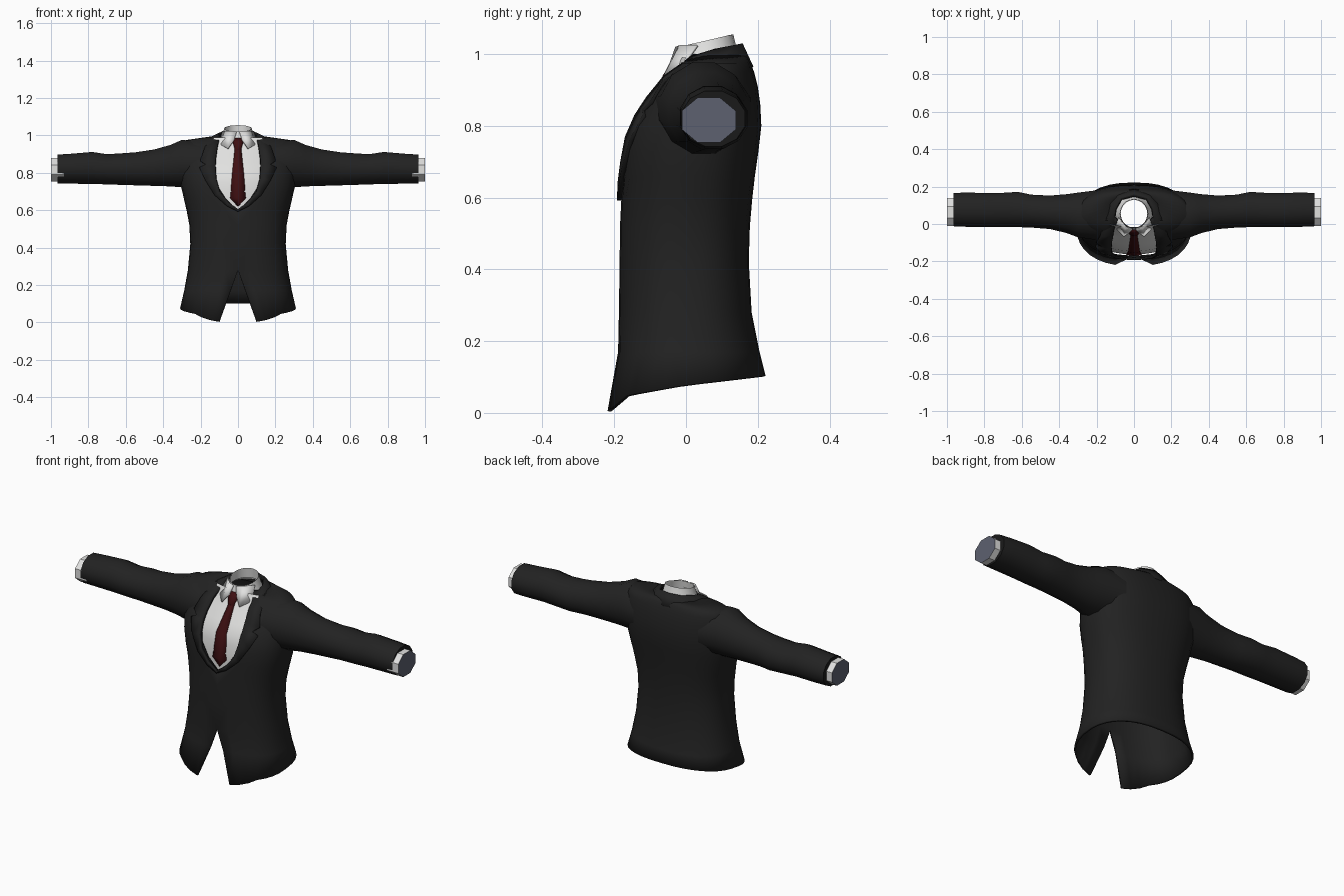
import bpy, math
from mathutils import Vector

if "Cube" in bpy.data.objects:
    bpy.data.objects.remove(bpy.data.objects["Cube"])


def material(name, rgb):
    m = bpy.data.materials.new(name)
    m.diffuse_color = (*rgb, 1)
    m.use_nodes = True
    m.node_tree.nodes["Principled BSDF"].inputs["Base Color"].default_value = m.diffuse_color
    return m


JACKET = material("black cloth", (0.016, 0.016, 0.016))
TRIM = material("dark trim", (0.010, 0.010, 0.010))
SHIRT = material("white cotton", (0.75, 0.75, 0.74))
TIE = material("dark red silk", (0.05, 0.005, 0.006))
SLATE = material("slate opening", (0.11, 0.12, 0.16))


def grid(name, rows, mats, closed=False, mirror=False, thick=0, offset=-1, caps=None, angle=50):
    """Skin a grid of points; optional mirror, thickness and end cap material index."""
    n = len(rows[0])
    verts = [tuple(p) for r in rows for p in r]
    faces = []
    for r in range(len(rows) - 1):
        for c in range(n if closed else n - 1):
            d = (c + 1) % n
            faces.append((r * n + c, r * n + d, (r + 1) * n + d, (r + 1) * n + c))
    if caps is not None:
        faces.append(tuple((len(rows) - 1) * n + c for c in range(n)))
    me = bpy.data.meshes.new(name)
    me.from_pydata(verts, [], faces)
    for m in mats:
        me.materials.append(m)
    if caps is not None:
        me.polygons[-1].material_index = caps
    ob = bpy.data.objects.new(name, me)
    bpy.context.collection.objects.link(ob)
    bpy.ops.object.select_all(action='DESELECT')
    ob.select_set(True)
    bpy.context.view_layer.objects.active = ob
    bpy.ops.object.shade_smooth_by_angle(angle=math.radians(angle))
    if mirror:
        mod = ob.modifiers.new("mirror", 'MIRROR')
        mod.merge_threshold = 0.002
    if thick:
        mod = ob.modifiers.new("thickness", 'SOLIDIFY')
        mod.thickness, mod.offset = thick, offset
        mod.material_offset_rim = len(mats) - 1
    return ob


def lerp_table(table, k):
    """Linear lookup: table rows start with the key."""
    for a, b in zip(table, table[1:]):
        if k <= b[0]:
            t = max(0, (k - a[0]) / (b[0] - a[0]))
            return [u + (v - u) * t for u, v in zip(a, b)]
    return list(table[-1])


# Jacket body rows: height, front edge x, front y, back y, half width, middle y
BODY = [(0.0, 0.10, -0.225, 0.222, 0.31, 0.0), (0.17, 0.04, -0.19, 0.205, 0.288, 0.0),
        (0.28, 0, -0.187, 0.183, 0.268, 0.0), (0.42, 0, -0.185, 0.175, 0.255, 0.0),
        (0.52, 0, -0.184, 0.178, 0.26, 0.0), (0.60, 0, -0.18, 0.185, 0.275, 0.01),
        (0.66, 0.065, -0.18, 0.192, 0.29, 0.015), (0.73, 0.11, -0.175, 0.202, 0.305, 0.02),
        (0.80, 0.125, -0.16, 0.21, 0.312, 0.03), (0.86, 0.125, -0.12, 0.207, 0.312, 0.04),
        (0.91, 0.12, -0.085, 0.20, 0.308, 0.045), (0.95, 0.11, -0.045, 0.19, 0.30, 0.05),
        (0.975, 0.10, -0.015, 0.18, 0.28, 0.055), (1.0, 0.085, 0.0, 0.165, 0.11, 0.07)]
POWER = 2.4
HEM = [(-0.225, 0.0), (-0.165, 0.05), (0.0, 0.078), (0.222, 0.103)]


def body_row(z, xe, yf, yb, w, ym, n=16):
    start = -math.acos((xe / w) ** (POWER / 2))
    row = []
    for i in range(n + 1):
        a = start + (math.pi / 2 - start) * i / n
        s, c = math.sin(a), max(0, math.cos(a))
        x = w * c ** (2 / POWER) if i < n else 0
        y = ym + ((yb - ym) if s > 0 else (yf - ym)) * abs(s) ** (2 / POWER) * 1.0
        if s < 0:
            y = ym - (ym - yf) * abs(s) ** (2 / POWER)
        row.append((x, y, lerp_table(HEM, y)[1] if z == 0 else z))
    return row


grid("jacket_body", [body_row(*r) for r in BODY], [JACKET, TRIM], mirror=True, thick=0.01)


def chest(x, z, lift=0.012):
    """Point on the jacket front, lifted outward."""
    _, _, yf, _, w, ym = lerp_table(BODY, z)
    y = ym - (ym - yf) * max(0, 1 - (x / w) ** POWER) ** (1 / POWER)
    return (x, y - lift, z)


# Sleeves: x, bottom, top, front y, back y
SLEEVE = [(0.2, 0.73, 0.965, -0.09, 0.185), (0.3, 0.722, 0.977, -0.075, 0.172),
          (0.36, 0.727, 0.95, -0.052, 0.163), (0.45, 0.73, 0.925, -0.03, 0.155),
          (0.55, 0.733, 0.91, -0.022, 0.16), (0.62, 0.735, 0.905, -0.02, 0.175),
          (0.7, 0.738, 0.9, -0.02, 0.17), (0.78, 0.74, 0.912, -0.02, 0.168),
          (0.9, 0.742, 0.902, -0.018, 0.172), (0.965, 0.742, 0.898, -0.015, 0.168)]


def ring_x(x, zb, zt, yf, yb, n):
    return [(x, (yf + yb) / 2 + (yb - yf) / 2 * math.cos(2 * math.pi * (i + 0.5) / n),
             (zb + zt) / 2 + (zt - zb) / 2 * math.sin(2 * math.pi * (i + 0.5) / n) * 1.03)
            for i in range(n)]


grid("sleeves", [ring_x(*r, 12) for r in SLEEVE], [JACKET, TRIM], closed=True, mirror=True, caps=1)

# Shirt cuffs with closed slate ends
grid("shirt_cuffs", [ring_x(x, 0.75, 0.882, -0.018, 0.145, 8) for x in (0.93, 1.0)],
     [SHIRT, SLATE], closed=True, mirror=True, caps=1, angle=30)

# Collar and notched lapel: outer and inner edges from the button up to the nape
lapel = [((0.0, 0.592), (0.0, 0.606)), ((0.06, 0.622), (0.05, 0.642)),
         ((0.125, 0.68), (0.098, 0.70)), ((0.175, 0.76), (0.118, 0.77)),
         ((0.207, 0.83), (0.122, 0.83)), ((0.172, 0.846), (0.122, 0.845)),
         ((0.202, 0.868), (0.12, 0.88)), ((0.182, 0.925), (0.112, 0.94))]
outer = [chest(*o) for o, i in lapel]
inner = [chest(*i) for o, i in lapel]
outer += [(0.16, 0.02, 0.985), (0.148, 0.10, 0.985), (0.10, 0.17, 0.968), (0, 0.188, 0.965)]
inner += [(0.105, 0.015, 0.995), (0.10, 0.08, 1.015), (0.07, 0.138, 1.026), (0, 0.158, 1.03)]
grid("collar_and_lapels", [outer, inner], [JACKET, TRIM], mirror=True, thick=0.014)

# Shirt front
SHIRT_Y = [(0.56, -0.163), (0.7, -0.163), (0.8, -0.145), (0.9, -0.075), (0.96, -0.03), (1.0, -0.012)]


def shirt_y(x, z):
    return lerp_table(SHIRT_Y, z)[1] + x * x


grid("shirt_front", [[(x / 100, shirt_y(x / 100, z), z) for x in range(-13, 14, 2)]
                     for z in (0.57, 0.64, 0.7, 0.75, 0.8, 0.85, 0.9, 0.96, 0.99)], [SHIRT])


# Shirt neck band: tilted top, open through the middle, slate lining
def neck_ring(rx, ry, z_front, z_back, n=20):
    pts = []
    for i in range(n):
        a = 2 * math.pi * i / n - math.pi / 2
        t = (math.sin(a) + 1) / 2
        pts.append((rx * math.cos(a), 0.055 + ry * math.sin(a), z_front + (z_back - z_front) * t))
    return pts


grid("neck_band", [neck_ring(0.10, 0.095, 0.95, 0.985), neck_ring(0.083, 0.085, 0.99, 1.02),
                   neck_ring(0.074, 0.077, 1.02, 1.055)], [SHIRT], closed=True)
grid("neck_lining", [neck_ring(0.071, 0.074, 1.02, 1.055), neck_ring(0.078, 0.08, 0.97, 1.0)],
     [SHIRT], closed=True)

# Shirt collar wings
grid("collar_wings", [[(0.022, -0.046, 0.975), (0.055, -0.068, 0.93), (0.10, -0.02, 0.955)],
                      [(0.008, -0.03, 1.02), (0.045, -0.018, 1.025), (0.085, 0.03, 1.025)]],
     [SHIRT], mirror=True, thick=0.006, angle=20)

# Tie blade and knot: height, half width, forward lift
TIE_ROWS = [(0.622, 0.003, 0.006), (0.665, 0.042, 0.008), (0.8, 0.031, 0.010), (0.925, 0.018, 0.010),
            (0.94, 0.021, 0.020), (0.965, 0.029, 0.022), (0.987, 0.030, 0.016)]
grid("tie", [[(s * w, shirt_y(0, z) - lift + 0.006 * abs(s), z) for s in (-1, 0, 1)]
             for z, w, lift in TIE_ROWS], [TIE], thick=0.008, angle=30)
